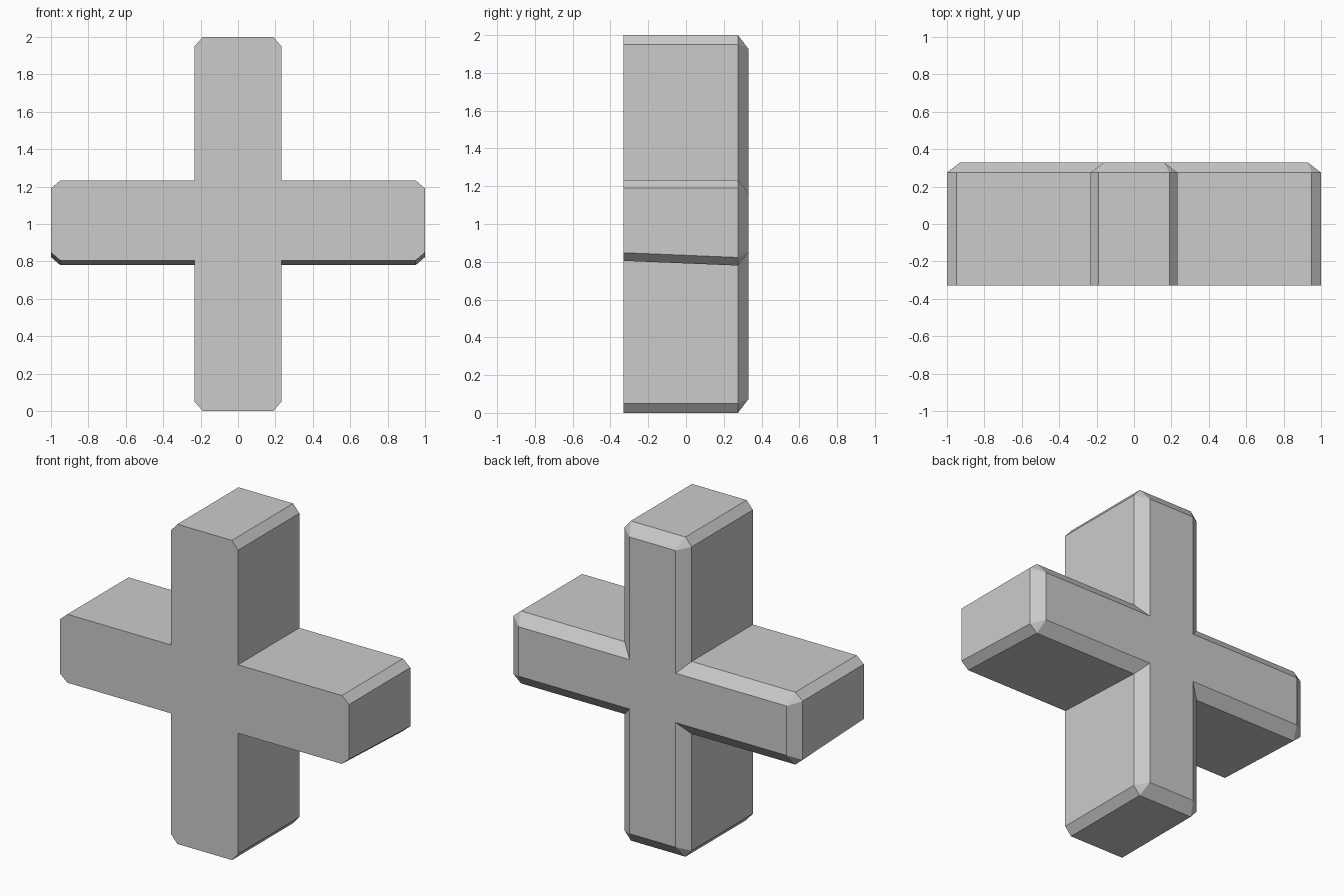
import bpy
import bmesh

cube = bpy.data.objects.get("Cube")
if cube:
    bpy.data.objects.remove(cube, do_unlink=True)

grey = bpy.data.materials.new("light_grey")
grey.use_nodes = True
grey.diffuse_color = (0.6, 0.6, 0.6, 1)
grey.node_tree.nodes["Principled BSDF"].inputs["Base Color"].default_value = grey.diffuse_color


def cross_ring(bm, y, inset, underside, cut):
    """Cross outline at depth y; each tip has two clipped corners."""
    w, tip = 0.232 - inset, 1 - inset
    low, high = underside + inset, 1.233 - inset
    bottom, top = inset, 2 - inset
    along, across = cut, cut * 0.86
    points = [
        (w, low), (tip - along, low), (tip, low + across),        # left arm
        (tip, high - across), (tip - along, high),
        (w, high), (w, top - along), (w - across, top),           # upper post
        (across - w, top), (-w, top - along),
        (-w, high), (along - tip, high), (-tip, high - across),   # right arm
        (-tip, low + across), (along - tip, low),
        (-w, low), (-w, bottom + along), (across - w, bottom),    # lower post
        (w - across, bottom), (w, bottom + along),
    ]
    return [bm.verts.new((x, y, z)) for x, z in points]


# Flat front, slightly tapering body, and a bevel running into a sharp back face
bm = bmesh.new()
rings = [
    cross_ring(bm, -0.33, 0, 0.805, 0.05),
    cross_ring(bm, 0.275, 0, 0.78, 0.05),
    cross_ring(bm, 0.33, 0.072, 0.78, 0),
]
for a, b in zip(rings, rings[1:]):
    for i in range(len(a)):
        j = (i + 1) % len(a)
        bm.faces.new((a[i], a[j], b[j], b[i]))
bm.faces.new(rings[0])
bm.faces.new(rings[-1])
bmesh.ops.remove_doubles(bm, verts=bm.verts, dist=0.0005)
bmesh.ops.recalc_face_normals(bm, faces=bm.faces)

mesh = bpy.data.meshes.new("cross_block")
bm.to_mesh(mesh)
bm.free()
mesh.materials.append(grey)
block = bpy.data.objects.new("cross_block", mesh)
bpy.context.collection.objects.link(block)
